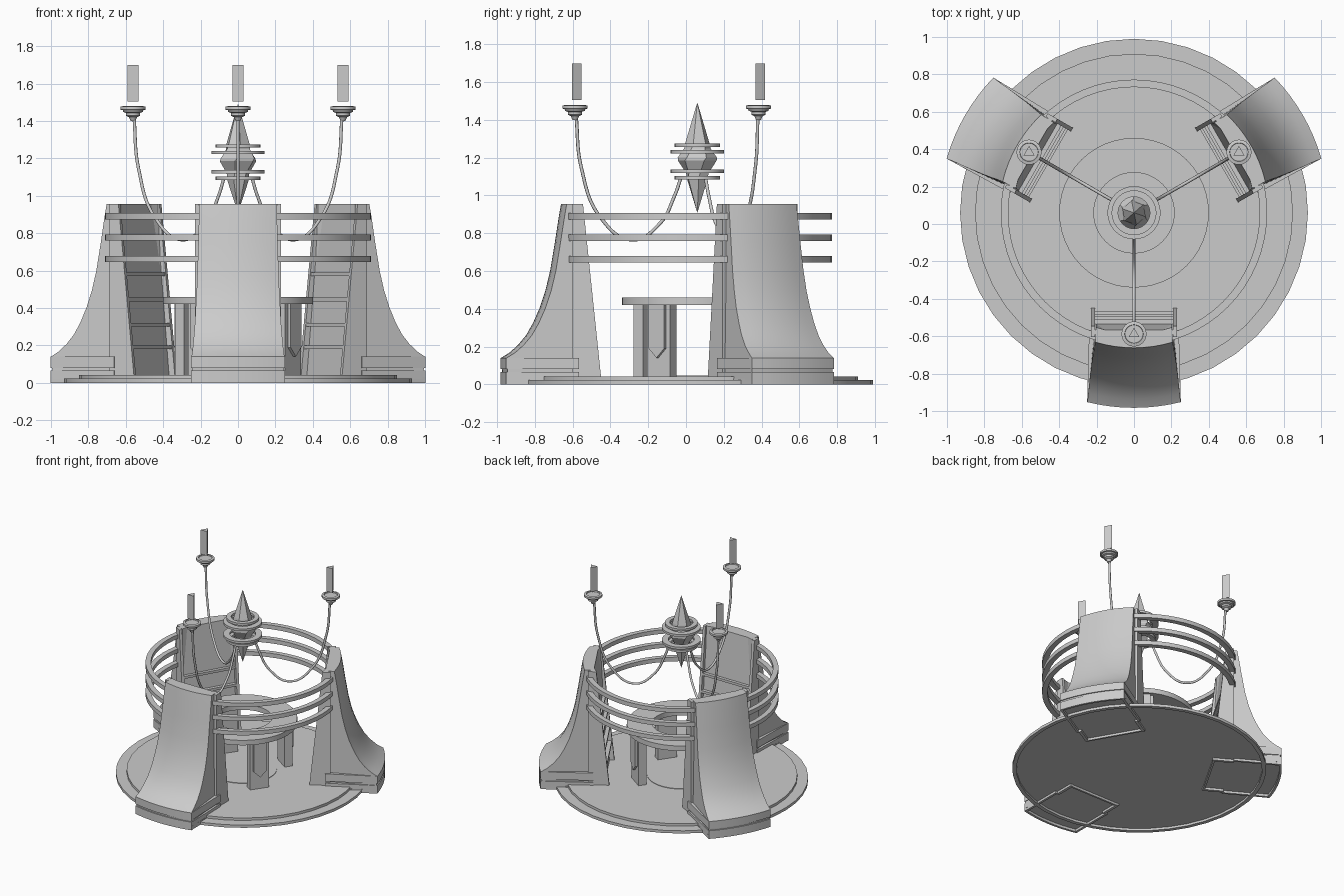
import bpy, bmesh
from math import sin, cos, pi, radians, sqrt

if "Cube" in bpy.data.objects:
    bpy.data.objects.remove(bpy.data.objects["Cube"])

CY = 0.06  # centre of the round layout


def add_mesh(name, verts, faces, smooth=True, rot=0.0, loc=(0, CY, 0)):
    me = bpy.data.meshes.new(name)
    me.from_pydata(verts, [], faces)
    bm = bmesh.new()
    bm.from_mesh(me)
    bmesh.ops.recalc_face_normals(bm, faces=bm.faces)
    bm.to_mesh(me)
    bm.free()
    ob = bpy.data.objects.new(name, me)
    bpy.context.collection.objects.link(ob)
    ob.location = loc
    ob.rotation_euler.z = rot
    if smooth:
        bpy.ops.object.select_all(action='DESELECT')
        ob.select_set(True)
        bpy.context.view_layer.objects.active = ob
        bpy.ops.object.shade_smooth_by_angle(angle=radians(30))
    return ob


def lathe(name, profile, n=48, closed=False, smooth=True, twist=0.0, loc=(0, CY, 0)):
    """Revolve (r, z) points; closed makes a ring, otherwise ends are capped."""
    m = len(profile)
    verts = [(r * cos(2 * pi * i / n + j * twist), r * sin(2 * pi * i / n + j * twist), z)
             for j, (r, z) in enumerate(profile) for i in range(n)]
    faces = [(j * n + i, j * n + (i + 1) % n, (j + 1) % m * n + (i + 1) % n, (j + 1) % m * n + i)
             for j in range(m if closed else m - 1) for i in range(n)]
    if not closed:
        faces += [tuple(range(n)), tuple(range((m - 1) * n, m * n))]
    return add_mesh(name, verts, faces, smooth, loc=loc)


def ring(name, r0, r1, z0, z1, n=48):
    return lathe(name, [(r0, z0), (r1, z0), (r1, z1), (r0, z1)], n, closed=True)


def arc_block(name, profile, rot, n=8):
    """Loft (r, half width, z) points across an arc that faces -y."""
    m = len(profile)
    verts = []
    for i in range(n + 1):
        for r, hw, z in profile:
            x = hw * (2 * i / n - 1)
            verts.append((x, -sqrt(r * r - x * x), z))
    faces = [(i * m + j, i * m + (j + 1) % m, (i + 1) * m + (j + 1) % m, (i + 1) * m + j)
             for i in range(n) for j in range(m)]
    faces += [tuple(range(m)), tuple(range(n * m, n * m + m))]
    return add_mesh(name, verts, faces, rot=rot)


def prism(name, verts, rot):
    """Join two matching outlines, listed one after the other."""
    m = len(verts) // 2
    faces = [tuple(range(m)), tuple(range(m, 2 * m))]
    faces += [(j, (j + 1) % m, m + (j + 1) % m, m + j) for j in range(m)]
    return add_mesh(name, verts, faces, False, rot)


def side_prism(name, outline, x0, x1, rot):
    return prism(name, [(x, -r, z) for x in (x0, x1) for r, z in outline], rot)


def front_prism(name, outline, r0, r1, rot):
    return prism(name, [(x, -r, z) for r in (r0, r1) for x, z in outline], rot)


# stepped round platform with a recessed underside
lathe("platform", [(0.90, 0.018), (0.90, 0.0), (0.93, 0.0), (0.93, 0.022), (0.85, 0.022), (0.85, 0.042)], 40)
lathe("floor_disc", [(0.25, 0.03), (0.25, 0.046)])

# ring table with four legs
ring("table_top", 0.215, 0.40, 0.42, 0.46)
for k in range(4):
    a = radians(55 + 90 * k)
    front_prism("table_leg", [(-.074, .04), (.074, .04), (.074, .42), (-.074, .42)], 0.30, 0.36, a)
    front_prism("leg_panel", [(-.05, .19), (0, .14), (.05, .19), (.05, .42), (-.05, .42)], 0.35, 0.378, a)

# three hoops joining the piers
for z in (0.646, 0.76, 0.874):
    ring("hoop", 0.672, 0.712, z, z + 0.033, 64)


def slope(z):
    """Radius of the leaning inner side of a pier."""
    return 0.51 + 0.095 * (z - 0.04) / 0.91


for k in range(3):
    a = radians(120 * k)
    # flared pier body
    arc_block("pier", [(.60, .205, .02), (1.03, .245, .02), (1.04, .249, .14), (.995, .244, .168),
                       (.95, .24, .208), (.907, .235, .26), (.87, .23, .325), (.835, .226, .405),
                       (.805, .221, .495), (.78, .217, .60), (.755, .212, .75), (.735, .209, .88),
                       (.722, .207, .955), (.645, .203, .955)], a)
    # foot bands with a groove between
    for z0, z1 in ((.02, .065), (.08, .14)):
        arc_block("pier_foot", [(.67, .24, z0), (1.043, .25, z0), (1.043, .25, z1), (.67, .24, z1)], a)
    # thin rim under the pier
    arc_block("foot_rim", [(1.025, .25, 0), (1.043, .25, 0), (1.043, .25, .03), (1.025, .25, .03)], a)
    side_prism("foot_rim", [(.51, 0), (.525, 0), (.525, .03), (.51, .03)], -.23, .23, a)
    # side boards of the inner ladder and lower rims
    for s in (-1, 1):
        side_prism("side_board", [(slope(.0), .0), (.665, .0), (.665, .955), (slope(.955), .955)],
                   s * .208, s * .23, a)
        side_prism("foot_rim", [(.66, 0), (1.01, 0), (1.01, .03), (.66, .03)], s * .23, s * .248, a)
    # ladder back and rungs
    side_prism("ladder_back", [(slope(.03) + .035, .02), (.65, .02), (.65, .955), (slope(.955) + .02, .955)],
               -.21, .21, a)
    for z in (.18, .30, .435, .57):
        r = slope(z)
        side_prism("rung", [(r + .004, z), (r + .07, z), (r + .07, z + .02), (r + .004, z + .02)], -.21, .21, a)

    # hanging curved arm
    cu = bpy.data.curves.new("arm", 'CURVE')
    cu.dimensions = '3D'
    cu.bevel_depth = 0.009
    cu.bevel_resolution = 2
    cu.use_fill_caps = True
    sp = cu.splines.new('BEZIER')
    path = [(.642, 1.42), (.615, 1.15), (.51, .88), (.345, .765), (.20, .85), (.12, 1.0), (.085, 1.10)]
    sp.bezier_points.add(len(path) - 1)
    for p, (r, z) in zip(sp.bezier_points, path):
        p.co = (0, -r, z)
        p.handle_left_type = p.handle_right_type = 'AUTO'
    arm = bpy.data.objects.new("arm", cu)
    arm.location = (0, CY, 0)
    arm.rotation_euler.z = a
    bpy.context.collection.objects.link(arm)

    # dish and floating three-sided prism above it
    spot = (0.648 * sin(a), CY - 0.648 * cos(a), 0)
    lathe("dish", [(.013, 1.40), (.022, 1.42), (.037, 1.428), (.037, 1.443), (.052, 1.448), (.055, 1.458),
                   (.067, 1.46), (.067, 1.476), (.05, 1.48), (.048, 1.472)], 24, loc=spot)
    tri = [(0, .034), (-.029, -.017), (.029, -.017)]
    add_mesh("floating_prism", [(x, y, z) for z in (1.505, 1.70) for x, y in tri],
             [(0, 1, 2), (3, 4, 5), (0, 1, 4, 3), (1, 2, 5, 4), (2, 0, 3, 5)], False, loc=spot)

# central faceted crystal
lathe("crystal", [(.001, .91), (.06, 1.09), (.062, 1.12), (.104, 1.185), (.104, 1.20), (.07, 1.25),
                  (.066, 1.275), (.001, 1.49)], 6, smooth=False, twist=0.12)
# rings around the crystal
for z, r0, r1 in ((1.085, .085, .12), (1.12, .095, .142), (1.222, .095, .142), (1.257, .085, .12)):
    ring("crystal_ring", r0, r1, z, z + .018, 32)
